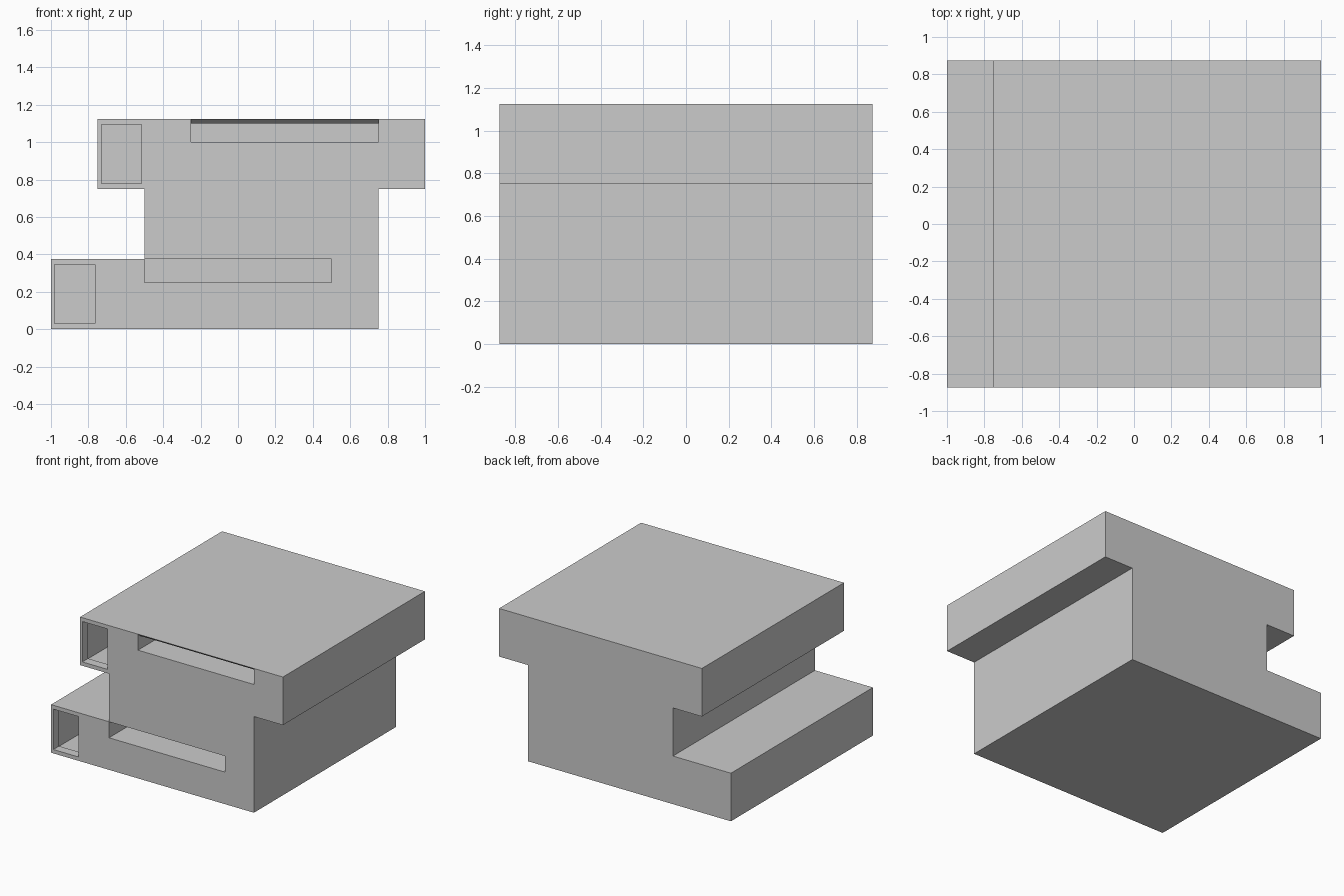
import bpy, bmesh

if "Cube" in bpy.data.objects:
    bpy.data.objects.remove(bpy.data.objects["Cube"])

FRONT, BACK = -0.875, 0.875


def prism(name, x0, x1, profile):
    """Extrude a closed (y, z) profile from x0 to x1."""
    bm = bmesh.new()
    face = bm.faces.new([bm.verts.new((x0, y, z)) for y, z in profile])
    new = bmesh.ops.extrude_face_region(bm, geom=[face])["geom"]
    bmesh.ops.translate(bm, vec=(x1 - x0, 0, 0),
                        verts=[v for v in new if isinstance(v, bmesh.types.BMVert)])
    bmesh.ops.recalc_face_normals(bm, faces=bm.faces)
    mesh = bpy.data.meshes.new(name)
    bm.to_mesh(mesh)
    bm.free()
    obj = bpy.data.objects.new(name, mesh)
    bpy.context.collection.objects.link(obj)
    return obj


def box(name, x0, x1, y0, y1, z0, z1):
    return prism(name, x0, x1, [(y0, z0), (y1, z0), (y1, z1), (y0, z1)])


def cut(obj, cutter):
    """Subtract the cutter, apply the result and remove the cutter."""
    cutter.hide_render = True
    mod = obj.modifiers.new("cut", 'BOOLEAN')
    mod.operation, mod.solver, mod.object = 'DIFFERENCE', 'EXACT', cutter
    bpy.context.view_layer.objects.active = obj
    bpy.ops.object.modifier_apply(modifier=mod.name)
    bpy.data.objects.remove(cutter)


def case(name, x, z):
    """Wide flat case with a window opening into a small chamber at its left end."""
    body = box(name, x, x + 1.75, FRONT, BACK, z, z + 0.375)
    cut(body, box("window_cutter", x + 0.02, x + 0.235, FRONT - 0.1, FRONT + 0.1, z + 0.03, z + 0.345))
    cut(body, box("chamber_cutter", x + 0.01, x + 0.235, FRONT + 0.07, FRONT + 0.5, z + 0.02, z + 0.345))
    return body


# Stacked body: lower case, narrower middle block, upper case
lower = case("lower_case", -1.0, 0.0)
box("middle_block", -0.5, 0.75, FRONT, BACK, 0.375, 0.75)
upper = case("upper_case", -0.75, 0.75)

# Lower slot, closed from above by the middle block
cut(lower, box("slot_cutter", -0.5, 0.5, FRONT - 0.1, FRONT + 0.5, 0.25, 0.4))

# Upper slot, with a bevelled lip under the roof
lip = [(FRONT - 0.1, 1.0), (FRONT + 0.5, 1.0), (FRONT + 0.5, 1.1),
       (FRONT + 0.03, 1.1), (FRONT, 1.124), (FRONT - 0.1, 1.124)]
cut(upper, prism("slot_cutter", -0.25, 0.75, lip))
